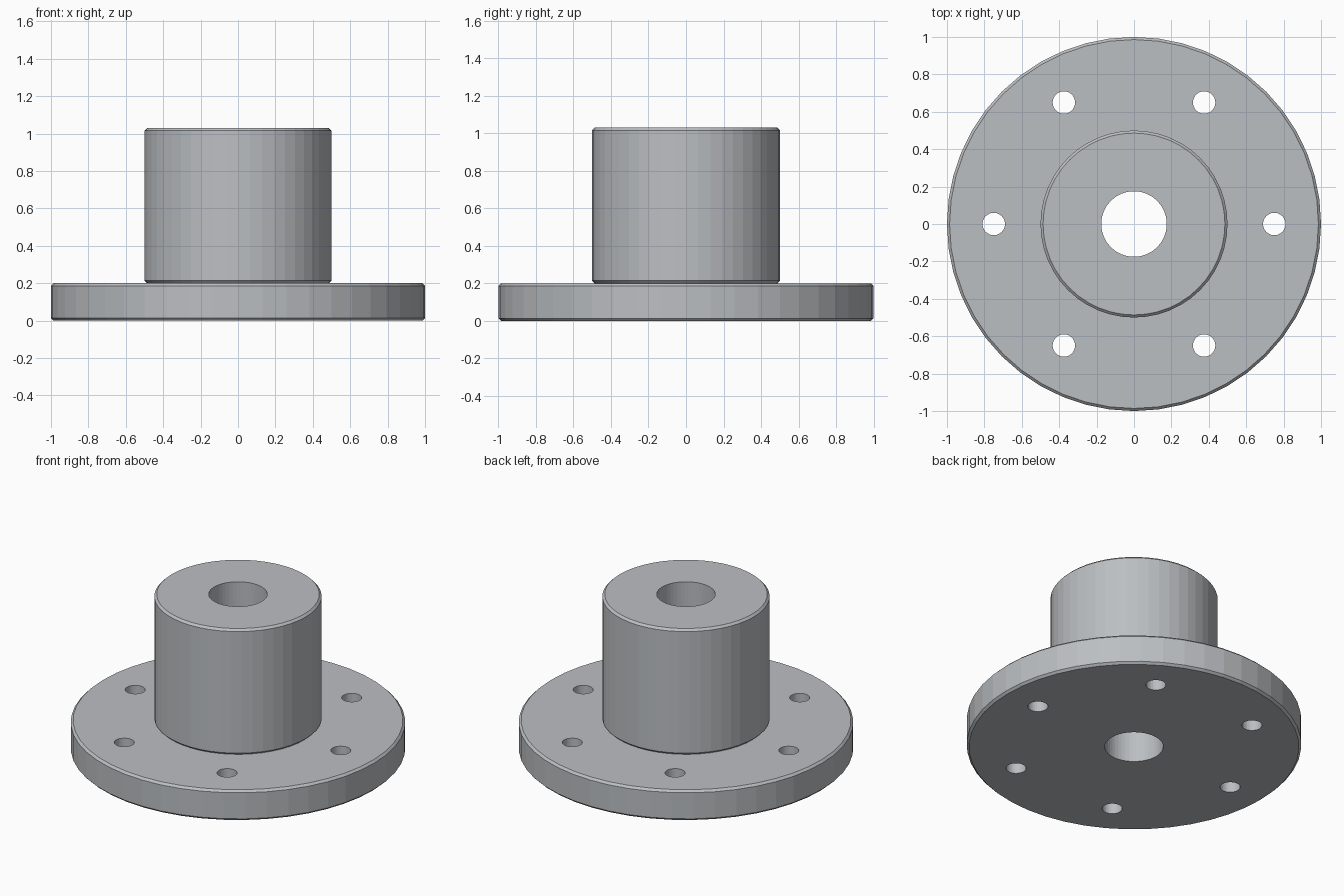
import bpy, bmesh, math
from mathutils import Matrix, Vector

if "Cube" in bpy.data.objects:
    bpy.data.objects.remove(bpy.data.objects["Cube"])

SIDES = 48
C = 0.014            # chamfer size
BORE, HUB, FLANGE = 0.175, 0.5, 1.0
FLANGE_TOP, HUB_TOP = 0.2, 1.03

steel = bpy.data.materials.new("steel grey")
steel.diffuse_color = (0.5, 0.52, 0.54, 1)
steel.use_nodes = True
steel.node_tree.nodes["Principled BSDF"].inputs["Base Color"].default_value = steel.diffuse_color


def make_object(name, bm):
    bmesh.ops.recalc_face_normals(bm, faces=bm.faces)
    mesh = bpy.data.meshes.new(name)
    bm.to_mesh(mesh)
    bm.free()
    mesh.materials.append(steel)
    obj = bpy.data.objects.new(name, mesh)
    bpy.context.collection.objects.link(obj)
    return obj


# Flange and hub: one closed profile (radius, height) turned around z
profile = [
    (BORE, 0), (FLANGE - C, 0), (FLANGE, C),
    (FLANGE, FLANGE_TOP - C), (FLANGE - C, FLANGE_TOP),
    (HUB - C, FLANGE_TOP), (HUB, FLANGE_TOP + C),
    (HUB, HUB_TOP - C), (HUB - C, HUB_TOP), (BORE, HUB_TOP),
]
bm = bmesh.new()
rings = []
for i in range(SIDES):
    a = math.tau * i / SIDES
    rings.append([bm.verts.new((r * math.cos(a), r * math.sin(a), z)) for r, z in profile])
for i in range(SIDES):
    here, after = rings[i], rings[(i + 1) % SIDES]
    for j in range(len(profile)):
        k = (j + 1) % len(profile)
        bm.faces.new((here[j], after[j], after[k], here[k]))
body = make_object("flanged_hub", bm)

# Six bolt holes on a circle, cut through the flange
bm = bmesh.new()
for i in range(6):
    a = math.tau * i / 6
    place = Matrix.Translation(Vector((0.75 * math.cos(a), 0.75 * math.sin(a), 0.1)))
    bmesh.ops.create_cone(bm, cap_ends=True, segments=32, radius1=0.06,
                          radius2=0.06, depth=0.4, matrix=place)
cutter = make_object("bolt_hole_cutter", bm)
cutter.hide_render = True
cutter.hide_viewport = True

cut = body.modifiers.new("bolt holes", 'BOOLEAN')
cut.operation = 'DIFFERENCE'
cut.solver = 'EXACT'
cut.object = cutter
